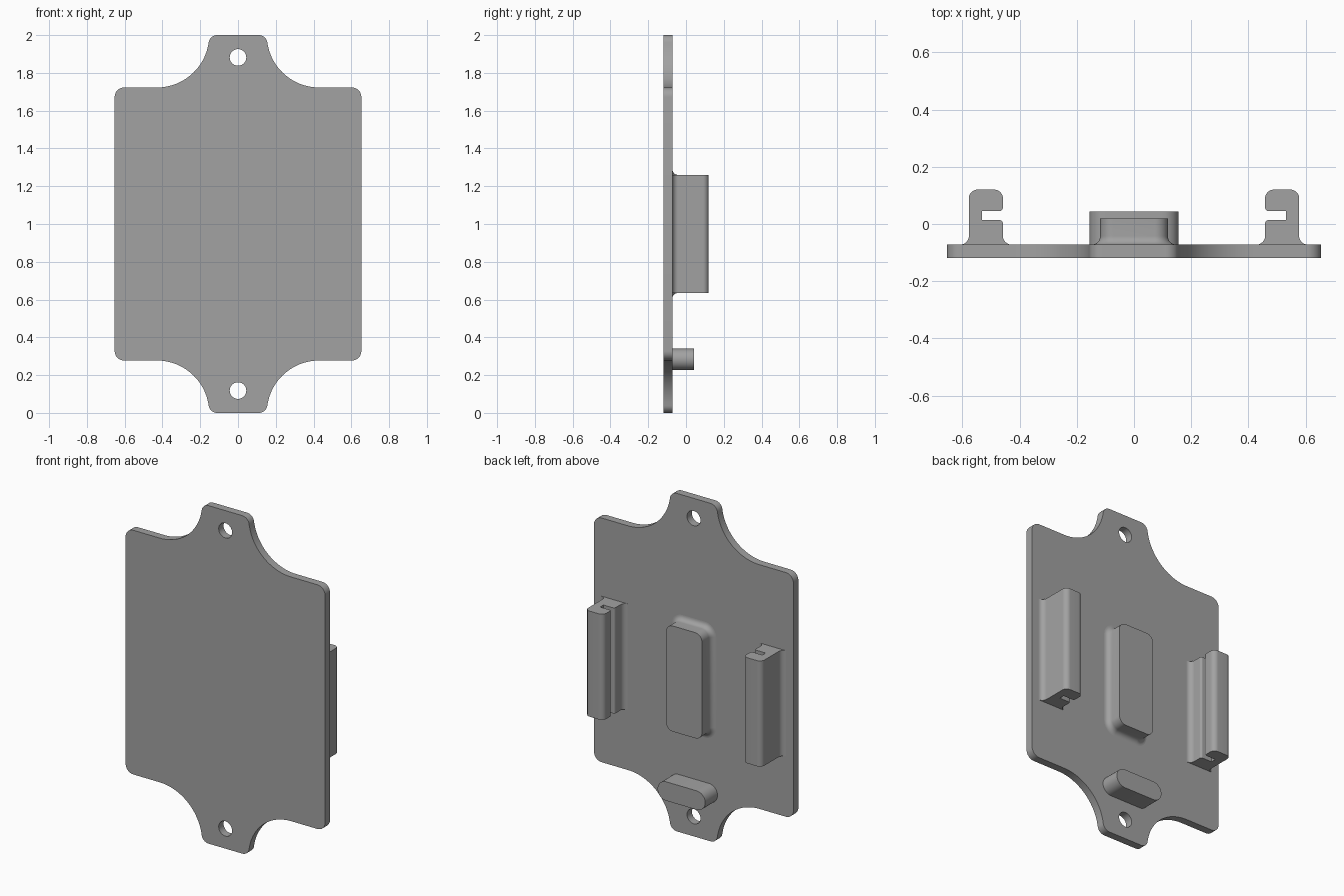
import bpy, bmesh, math
from mathutils import Vector

cube = bpy.data.objects.get("Cube")
if cube:
    bpy.data.objects.remove(cube, do_unlink=True)

grey = bpy.data.materials.new("plain grey")
grey.use_nodes = True
grey.diffuse_color = (0.36, 0.36, 0.36, 1)
grey.node_tree.nodes["Principled BSDF"].inputs["Base Color"].default_value = (0.36, 0.36, 0.36, 1)

FRONT, BACK = -0.118, -0.072      # plate faces
CLIP_LOW, CLIP_HIGH = 0.635, 1.26


def arc(cx, cy, r, start, end, steps=12):
    """Points on an arc, angles in degrees."""
    angles = [math.radians(start + (end - start) * i / steps) for i in range(steps + 1)]
    return [Vector((cx + r * math.cos(a), cy + r * math.sin(a))) for a in angles]


def rounded(corners, steps=8):
    """Closed outline from (x, y, radius) corners."""
    out = []
    for i, (x, y, r) in enumerate(corners):
        p = Vector((x, y))
        a = (Vector(corners[i - 1][:2]) - p).normalized()
        b = (Vector(corners[(i + 1) % len(corners)][:2]) - p).normalized()
        pts = [p]
        if r:
            half = a.angle(b) / 2
            centre = p + (a + b).normalized() * r / math.sin(half)
            u = p + a * r / math.tan(half) - centre
            v = p + b * r / math.tan(half) - centre
            pts = [centre + (u.lerp(v, k / steps)).normalized() * r for k in range(steps + 1)]
        out += [q for q in pts if not out or (q - out[-1]).length > 1e-5]
    return out


def finish(name, bm):
    bmesh.ops.recalc_face_normals(bm, faces=bm.faces)
    mesh = bpy.data.meshes.new(name)
    bm.to_mesh(mesh)
    bm.free()
    mesh.materials.append(grey)
    obj = bpy.data.objects.new(name, mesh)
    bpy.context.collection.objects.link(obj)
    bpy.ops.object.select_all(action='DESELECT')
    obj.select_set(True)
    bpy.context.view_layer.objects.active = obj
    bpy.ops.object.shade_smooth_by_angle(angle=math.radians(35))
    return obj


def prism(name, outlines, place, push):
    """Fill outlines (the first is the rim, the rest are holes) and extrude."""
    bm = bmesh.new()
    for pts in outlines:
        vs = [bm.verts.new(place(p)) for p in pts]
        for i in range(len(vs)):
            bm.edges.new((vs[i - 1], vs[i]))
    bmesh.ops.triangle_fill(bm, edges=bm.edges[:], use_beauty=True)
    new = bmesh.ops.extrude_face_region(bm, geom=bm.faces[:])["geom"]
    bmesh.ops.translate(bm, vec=push, verts=[v for v in new if isinstance(v, bmesh.types.BMVert)])
    return finish(name, bm)


# Plate: one quarter of the outline about its centre, then mirrored
R, f = 0.2775, 0.045
lean = math.asin(f / (R + f))
tip = 0.43 - (R + f) * math.cos(lean)
quarter = arc(0.603, 0.6725, 0.05, 0, 90, 8)
quarter += arc(0.43, 1, R, 270, 180 + math.degrees(lean), 24)
quarter += arc(tip, 1 - f, f, math.degrees(lean), 90, 8)[1:]
half = quarter + [Vector((-p.x, p.y)) for p in reversed(quarter)]
rim = half + [Vector((p.x, -p.y)) for p in reversed(half)]
holes = [arc(0, z, 0.044, 0, 360, 32)[:-1] for z in (-0.882, 0.882)]
prism("plate", [rim] + holes, lambda p: (p.x, FRONT, p.y + 1), (0, BACK - FRONT, 0))

# Slotted side clips, slots facing the middle
inner, outer, slot, flare = 0.458, 0.577, 0.531, 0.03
clip = rounded([
    (outer + flare, BACK - 0.01, 0), (outer + flare, BACK, 0), (outer, BACK, flare),
    (outer, 0.12, 0.03), (inner, 0.12, 0.03), (inner, 0.045, 0.012),
    (slot, 0.045, 0), (slot, 0.014, 0), (inner, 0.014, 0.012),
    (inner, BACK, flare), (inner - flare, BACK, 0), (inner - flare, BACK - 0.01, 0)])
for side, name in ((1, "left_clip"), (-1, "right_clip")):
    prism(name, [clip], lambda p: (side * p.x, p.y, CLIP_LOW), (0, 0, CLIP_HIGH - CLIP_LOW))

# Central boss: stacked rounded rectangles with a flared foot
bm = bmesh.new()
levels = [(flare * (1 - math.sin(a)), BACK + flare * (1 - math.cos(a)))
          for a in [math.pi / 2 * i / 8 for i in range(9)]]
rings = []
for grow, y in levels + [(0, 0.019)]:
    w, lo, hi, r = 0.118 + grow, CLIP_LOW - grow, CLIP_HIGH + grow, 0.045 + grow
    pts = rounded([(w, lo, r), (w, hi, r), (-w, hi, r), (-w, lo, r)])
    rings.append([bm.verts.new((p.x, y, p.y)) for p in pts])
for low, high in zip(rings, rings[1:]):
    for i in range(len(low)):
        bm.faces.new((low[i - 1], low[i], high[i], high[i - 1]))
bm.faces.new(rings[-1])
bm.faces.new(rings[0])
finish("central_boss", bm)

# Lower stop: a rounded-end peg
stop = arc(0.1, 0.284, 0.056, -90, 90, 16) + arc(-0.1, 0.284, 0.056, 90, 270, 16)
prism("lower_stop", [stop], lambda p: (p.x, BACK - 0.01, p.y), (0, 0.054 + 0.071, 0))
